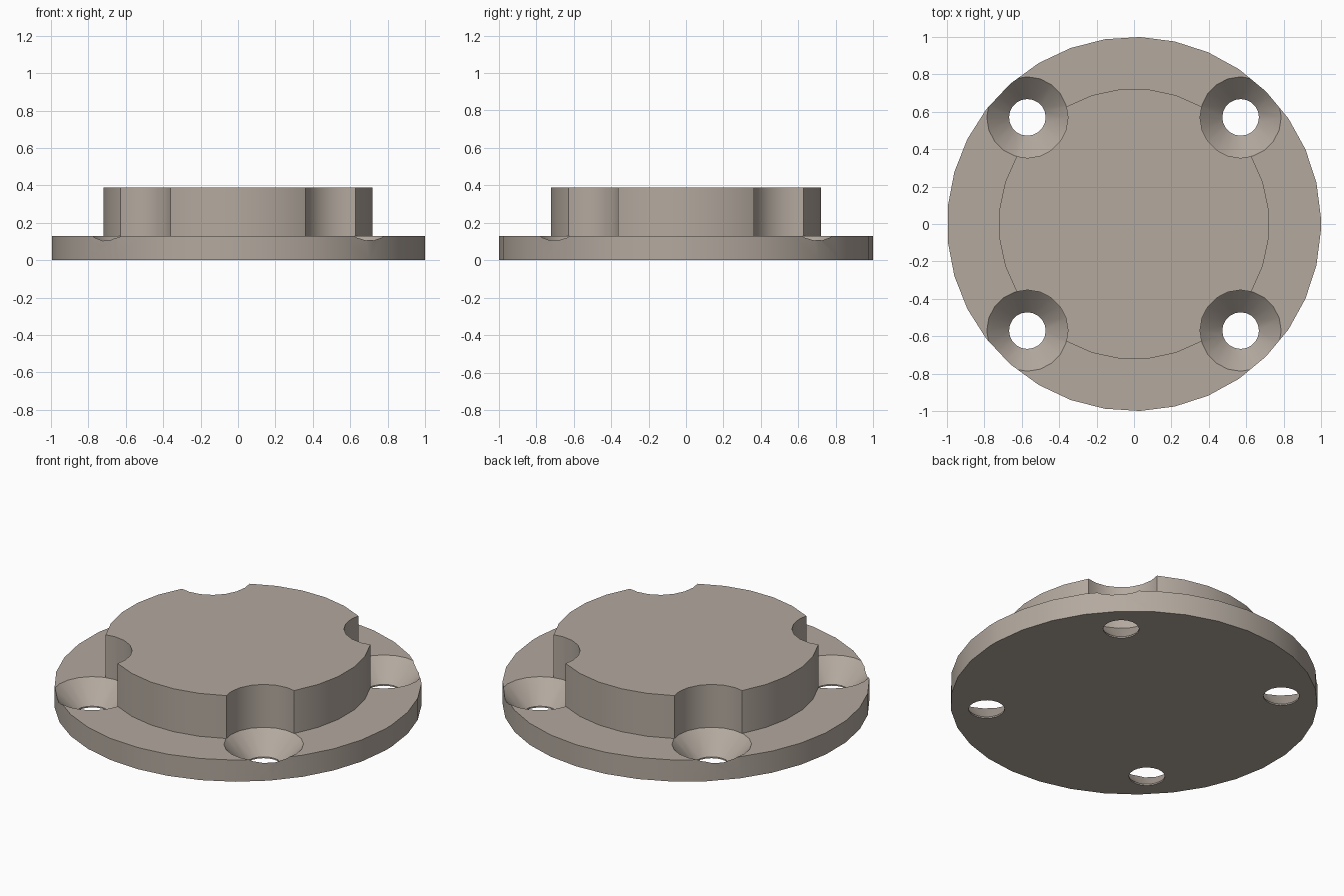
import bpy, bmesh
from math import cos, sin, radians

if "Cube" in bpy.data.objects:
    bpy.data.objects.remove(bpy.data.objects["Cube"])

TOP, FLANGE = 0.388, 0.13   # overall height, flange thickness
HOLE = 0.57                 # hole offset in x and y


def make_object(name, bm):
    bmesh.ops.recalc_face_normals(bm, faces=bm.faces)
    mesh = bpy.data.meshes.new(name)
    bm.to_mesh(mesh)
    bm.free()
    obj = bpy.data.objects.new(name, mesh)
    bpy.context.collection.objects.link(obj)
    return obj


def add_stack(bm, angles, profile, cx=0, cy=0):
    """Closed stack of rings: profile is (radius, z) from bottom to top."""
    rings = [[bm.verts.new((cx + r * cos(a), cy + r * sin(a), z))
              for a in map(radians, angles)] for r, z in profile]
    n = len(angles)
    for lo, hi in zip(rings, rings[1:]):
        for i in range(n):
            j = (i + 1) % n
            bm.faces.new((lo[i], lo[j], hi[j], hi[i]))
    bm.faces.new(rings[0][::-1])
    bm.faces.new(rings[-1])


def boolean(obj, other, operation):
    mod = obj.modifiers.new(operation.lower(), 'BOOLEAN')
    mod.object, mod.operation, mod.solver = other, operation, 'EXACT'
    bpy.context.view_layer.objects.active = obj
    bpy.ops.object.modifier_apply(modifier=mod.name)
    bpy.data.objects.remove(other, do_unlink=True)


# Round flange with a narrow seam facet on +x
bm = bmesh.new()
add_stack(bm, [1.9 + k * 356.2 / 33 for k in range(34)], [(1, 0), (1, FLANGE)])
cap = make_object("flanged_cap", bm)

# Raised boss, sunk into the flange so the two weld together
bm = bmesh.new()
angles = [q * 90 + a for q in range(4) for a in (-30, -18, -6, 6, 18, 30, 45)]
add_stack(bm, angles, [(0.724, 0.06), (0.724, TOP)])
boolean(cap, make_object("boss", bm), 'UNION')

# Four countersunk screw holes with clearance notches through the boss
bm = bmesh.new()
for sx in (-1, 1):
    for sy in (-1, 1):
        add_stack(bm, [k * 18 for k in range(20)],
                  [(0.098, -0.1), (0.098, 0.008), (0.217, FLANGE), (0.217, 0.6)],
                  sx * HOLE, sy * HOLE)
cutter = make_object("hole_cutter", bm)
cutter.hide_render = True
boolean(cap, cutter, 'DIFFERENCE')

# Warm grey metal
metal = bpy.data.materials.new("warm_grey")
metal.diffuse_color = (0.454, 0.398, 0.346, 1)
metal.use_nodes = True
metal.node_tree.nodes["Principled BSDF"].inputs["Base Color"].default_value = metal.diffuse_color
cap.data.materials.clear()
cap.data.materials.append(metal)

# Smooth curved walls, sharp rims
bpy.ops.object.select_all(action='DESELECT')
cap.select_set(True)
bpy.context.view_layer.objects.active = cap
bpy.ops.object.shade_smooth_by_angle(angle=radians(30))
